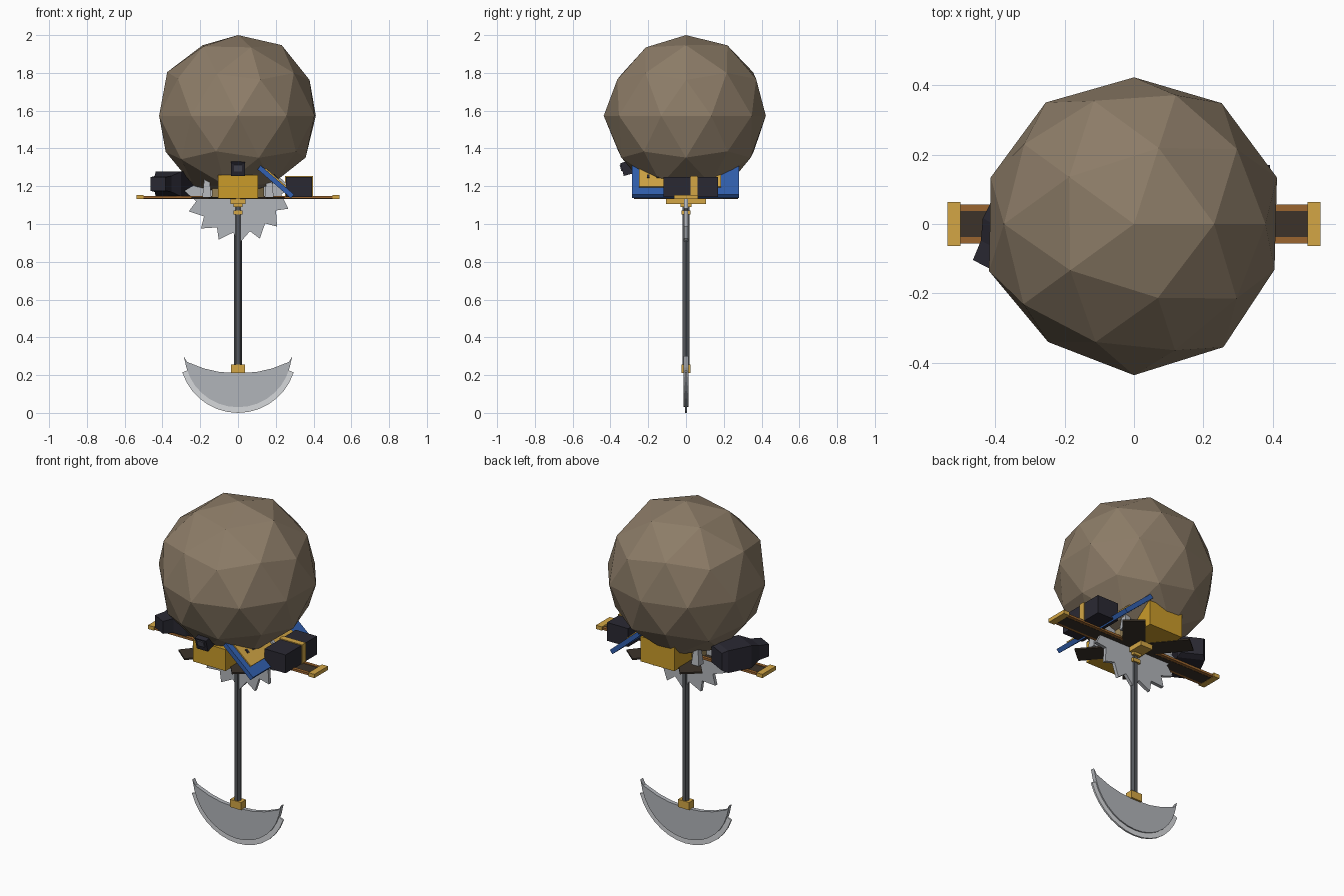
import bpy, bmesh, math, random
from mathutils import Matrix, Vector

if "Cube" in bpy.data.objects:
    bpy.data.objects.remove(bpy.data.objects["Cube"])

random.seed(4)
mats = {}

def paint(ob, hexcol):
    if not hexcol:
        return ob
    if hexcol not in mats:
        m = bpy.data.materials.new("paint_" + hexcol)
        rgb = [(int(hexcol[i:i + 2], 16) / 255) ** 2.2 for i in (0, 2, 4)]
        m.diffuse_color = (*rgb, 1)
        m.use_nodes = True
        m.node_tree.nodes["Principled BSDF"].inputs["Base Color"].default_value = m.diffuse_color
        mats[hexcol] = m
    ob.data.materials.append(mats[hexcol])
    return ob

def finish(bm, name, col, mat=None):
    if mat:
        bm.transform(mat)
    bmesh.ops.recalc_face_normals(bm, faces=bm.faces[:])
    me = bpy.data.meshes.new(name)
    bm.to_mesh(me)
    bm.free()
    ob = bpy.data.objects.new(name, me)
    bpy.context.collection.objects.link(ob)
    return paint(ob, col)

def box(name, x0, x1, y0, y1, z0, z1, col=None, rot=None, top=1.0):
    """Box from limits; top tapers the upper face; rot turns it about its own centre."""
    bm = bmesh.new()
    bmesh.ops.create_cube(bm, size=1)
    for v in bm.verts:
        k = top if v.co.z > 0 else 1
        v.co = Vector((v.co.x * (x1 - x0) * k, v.co.y * (y1 - y0) * k, v.co.z * (z1 - z0)))
    m = Matrix.Translation(((x0 + x1) / 2, (y0 + y1) / 2, (z0 + z1) / 2))
    return finish(bm, name, col, m @ rot if rot else m)

def rod(name, r1, r2, z0, z1, col, n=8, x=0, y=0):
    bm = bmesh.new()
    bmesh.ops.create_cone(bm, cap_ends=True, segments=n, radius1=r1, radius2=r2, depth=z1 - z0)
    return finish(bm, name, col, Matrix.Translation((x, y, (z0 + z1) / 2)) @ Matrix.Rotation(math.pi / n, 4, 'Z'))

def slab(name, pts, t, col=None):
    """Extrude an xz outline symmetrically about y = 0."""
    bm = bmesh.new()
    f = bm.faces.new([bm.verts.new((x, -t / 2, z)) for x, z in pts])
    ext = bmesh.ops.extrude_face_region(bm, geom=[f])
    bmesh.ops.translate(bm, vec=(0, t, 0), verts=[g for g in ext['geom'] if isinstance(g, bmesh.types.BMVert)])
    return finish(bm, name, col)

GOLD, DGOLD, BLACK, BLUE = 'D2A547', 'C99A2E', '2E2D36', '3560AE'
WOOD, DARK, STEEL, IRON = '9A6532', '3E362E', 'B0B3B8', '55585C'
TAN = 'A08A5E'

# boulder head
bm = bmesh.new()
bmesh.ops.create_icosphere(bm, subdivisions=2, radius=0.427)
for v in bm.verts:
    if abs(v.co.z) < 0.42:
        v.co *= random.uniform(0.98, 1.035)
finish(bm, "boulder", '8B7B67', Matrix.Translation((0, 0, 1.573)))

# shaft and collars
rod("shaft", 0.02, 0.02, 0.22, 1.14, IRON, 6)
box("lower_collar", -0.036, 0.036, -0.023, 0.023, 0.21, 0.255, GOLD)
box("upper_collar", -0.025, 0.025, -0.025, 0.025, 1.05, 1.072, GOLD)
box("cross_guard", -0.04, 0.04, -0.105, 0.105, 1.105, 1.135, GOLD)
box("cross_guard_base", -0.025, 0.025, -0.03, 0.03, 1.09, 1.11, GOLD)

# crescent blade and its thin cutting edge
def arc(r, cz, a0, a1, n):
    return [(r * math.cos(math.radians(a0 + (a1 - a0) * i / n)),
             cz + r * math.sin(math.radians(a0 + (a1 - a0) * i / n))) for i in range(n + 1)]

inner = [(0.27, 0.27), (0.18, 0.235), (0.1, 0.217), (0, 0.21)]
concave = inner + [(-x, z) for x, z in reversed(inner[:-1])]
slab("crescent_blade", [(-0.287, 0.30)] + arc(0.283, 0.313, 195, 345, 14) + [(0.287, 0.30)] + concave, 0.024, STEEL)
slab("cutting_edge", arc(0.31, 0.31, 198, 342, 14) + arc(0.275, 0.313, 342, 198, 14), 0.01, 'D5D7DA')

# half sunken saw disc
teeth = []
for k in range(16):
    a = math.radians(22.5 * k + 1.5)
    for r, da in ((0.23, -8), (0.285, 0)):
        b = a + math.radians(da)
        teeth.append((r * math.cos(b), 1.183 + r * math.sin(b)))
slab("saw_disc", teeth, 0.02, STEEL)

# board with rails and end caps
box("board", -0.5, 0.5, -0.038, 0.038, 1.133, 1.143, DARK)
for s, w in ((1, "back"), (-1, "front")):
    box(w + "_rail", -0.5, 0.5, *sorted((s * 0.037, s * 0.056)), 1.134, 1.147, WOOD)
for s, w in ((1, "right"), (-1, "left")):
    box(w + "_end_cap", *sorted((s * 0.5, s * 0.538)), -0.063, 0.063, 1.132, 1.154, GOLD)

# diagonal planks under the boulder
for s in (1, -1):
    box("diagonal_plank", -0.31, 0.31, -0.06, 0.06, 1.133, 1.142, DARK,
        Matrix.Rotation(s * math.radians(50), 4, 'Z'))

# pedestal and gripping prongs
rod("pedestal", 0.15, 0.15, 1.14, 1.2, TAN, 8)
for x in (-0.165, 0.165):
    for y in (-0.13, 0.13):
        rod("prong", 0.034, 0.018, 1.14, 1.25, STEEL, 4, x, y)

# gold boxes front and back, lamp on the front one
box("front_box", -0.105, 0.105, -0.265, -0.1, 1.135, 1.26, DGOLD)
box("back_box", -0.11, 0.11, 0.1, 0.265, 1.135, 1.28, DGOLD)
tilt = Matrix.Rotation(math.radians(15), 4, 'X')
box("lamp", -0.036, 0.036, -0.34, -0.25, 1.265, 1.335, BLACK, tilt)
box("lamp_lens", -0.022, 0.022, -0.347, -0.335, 1.28, 1.315, '4A4A55', tilt)

# blue leaning panel with gold face and rivets on the right
lean = Matrix.Rotation(math.radians(41), 4, 'Y')
box("blue_panel", 0.083, 0.317, -0.285, 0.28, 1.21, 1.236, BLUE, lean)
nx, nz = math.sin(math.radians(41)), math.cos(math.radians(41))
cx, cz = 0.2 + 0.014 * nx - 0.015, 1.223 + 0.014 * nz + 0.013
box("gold_panel_face", cx - 0.08, cx + 0.08, -0.25, 0.185, cz - 0.006, cz + 0.006, GOLD, lean)
for y in (-0.2, -0.15):
    px, pz = cx + 0.006 * nx, cz + 0.006 * nz
    box("rivet", px - 0.012, px + 0.012, y - 0.007, y + 0.007, pz - 0.005, pz + 0.005, BLACK, lean)

# black case with strap on the right
box("right_case", 0.255, 0.392, -0.12, 0.17, 1.143, 1.25, BLACK)
box("case_strap", 0.25, 0.397, 0.025, 0.06, 1.143, 1.255, GOLD)

# black tapered device on the left, turned towards the front left
bm = bmesh.new()
rings = [(-0.15, 0.06, 0.05), (-0.12, 0.075, 0.065), (0.02, 0.075, 0.065),
         (0.08, 0.05, 0.042), (0.14, 0.045, 0.036)]
loops = [[bm.verts.new((d, sx * w, sz * h)) for sx, sz in ((-1, -1), (1, -1), (1, 1), (-1, 1))]
         for d, w, h in rings]
for a, b in zip(loops, loops[1:]):
    for i in range(4):
        bm.faces.new((a[i], a[(i + 1) % 4], b[(i + 1) % 4], b[i]))
bm.faces.new(loops[0])
bm.faces.new(loops[-1])
finish(bm, "left_device", BLACK, Matrix.Translation((-0.36, 0.0, 1.212))
       @ Matrix.Rotation(math.atan2(-0.87, -0.45), 4, 'Z'))
